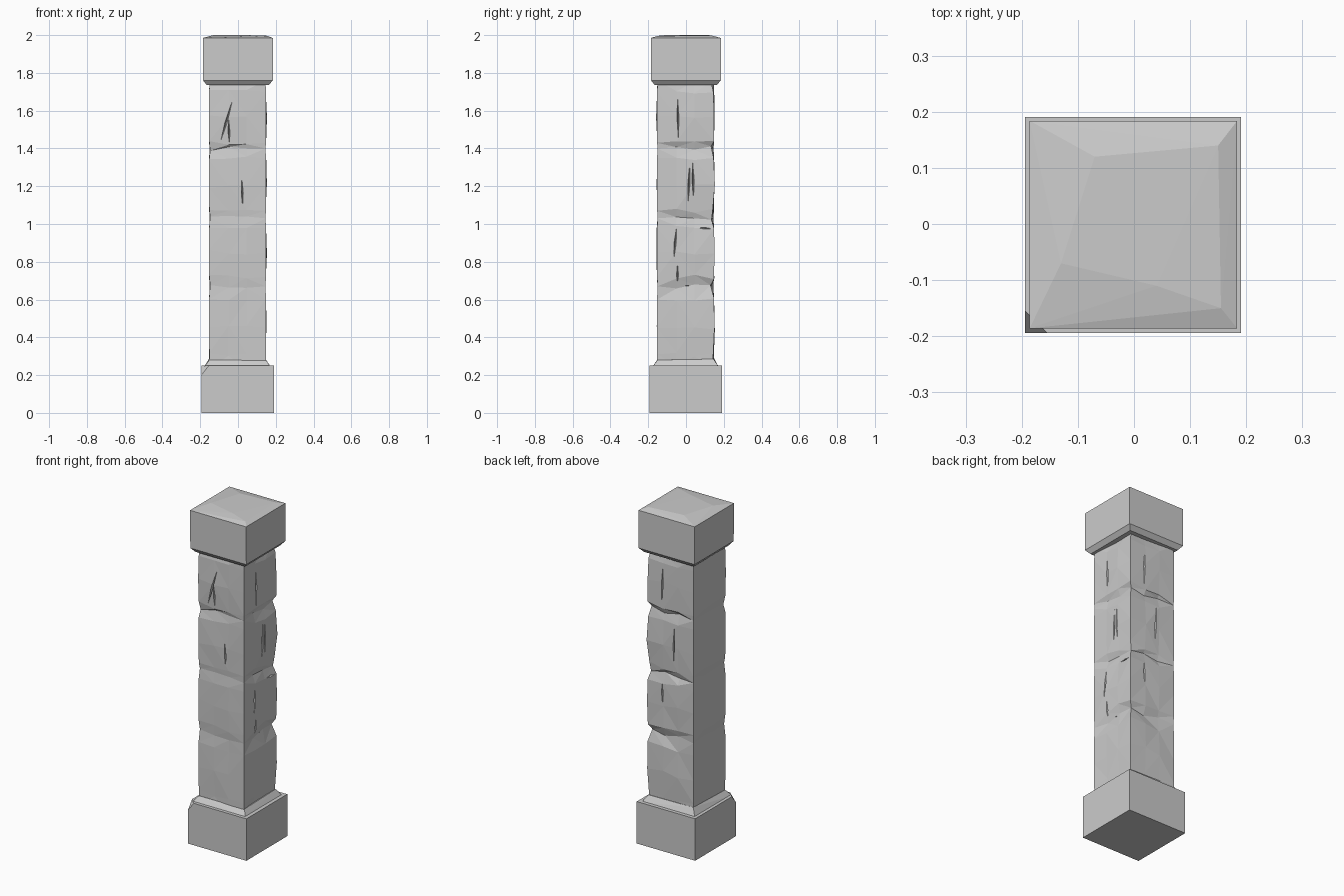
import bpy, bmesh, random
from mathutils import Vector

if "Cube" in bpy.data.objects:
    bpy.data.objects.remove(bpy.data.objects["Cube"])

random.seed(4)


def make_object(name, bm):
    bmesh.ops.recalc_face_normals(bm, faces=bm.faces)
    mesh = bpy.data.meshes.new(name)
    bm.to_mesh(mesh)
    bm.free()
    ob = bpy.data.objects.new(name, mesh)
    bpy.context.collection.objects.link(ob)
    return ob


def square(lo, hi, z):
    return [(x, y, z) for x in (lo, hi) for y in (lo, hi)]


def hull(name, points):
    bm = bmesh.new()
    for p in points:
        bm.verts.new(p)
    bmesh.ops.convex_hull(bm, input=bm.verts)
    bmesh.ops.dissolve_limit(bm, angle_limit=0.01, verts=bm.verts, edges=bm.edges)
    return make_object(name, bm)


# Base block with one chipped top corner at the front left
LO, HI = -0.194, 0.191
hull("base_block", square(LO, HI, 0) + square(LO, HI, 0.25)[1:] +
     [(LO, LO, 0.20), (-0.155, LO, 0.25), (LO, -0.155, 0.25)])

# Sloped skirt between base and shaft
hull("base_skirt", square(-0.178, 0.172, 0.245) +
     [(-0.152, -0.152, 0.28), (0.148, -0.15, 0.28),
      (-0.152, 0.148, 0.29), (0.146, 0.146, 0.285)])

# Capital with chamfered underside and a faceted, slightly raised top
hull("capital", square(-0.165, 0.163, 1.735) + square(-0.185, 0.184, 1.76) +
     square(-0.186, 0.184, 1.985) +
     [(-0.07, 0.12, 2.0), (0.15, 0.14, 1.997), (0.155, -0.15, 1.996),
      (0.04, -0.11, 2.0), (-0.13, -0.07, 2.0)])

# Shaft: stacked rings, pinched at the stone joints (height, inset)
levels = [(0.24, .008), (0.31, .003), (0.45, -.002), (0.60, 0), (0.67, .015),
          (0.72, .001), (0.85, -.003), (0.98, .002), (1.03, .015), (1.07, .003),
          (1.2, -.002), (1.35, .001), (1.40, .015), (1.43, .001),
          (1.57, -.003), (1.70, .001), (1.76, .015)]
LOW, HIGH = -0.153, 0.148
steps = [LOW, -0.05, 0.045, HIGH]
# Perimeter order: front, right, back, left
outline = ([(s, LOW) for s in steps[:3]] + [(HIGH, s) for s in steps[:3]] +
           [(s, HIGH) for s in steps[:0:-1]] + [(LOW, s) for s in steps[:0:-1]])
bm = bmesh.new()
rings = []
for z, inset in levels:
    ring = []
    for x, y in outline:
        corner = abs(x) > 0.14 and abs(y) > 0.14
        straight = corner and x * y < 0
        dx = dy = inset
        if x == LOW:
            dx = inset * 0.35
        if y == LOW:
            dy = inset * (0.8 if z > 1.3 else 0.35)
        if straight:
            dx, dy = inset * 0.15, inset * 0.15
        rough = 0 if straight or x == LOW else random.uniform(-0.003, 0.003)
        px = x - (dx + rough) * (1 if x > 0 else -1) if x in (LOW, HIGH) else x
        py = y - (dy + rough) * (1 if y > 0 else -1) if y in (LOW, HIGH) else y
        pz = z + (0 if straight else random.uniform(-0.012, 0.012))
        ring.append(bm.verts.new((px, py, pz)))
    rings.append(ring)
for a, b in zip(rings, rings[1:]):
    for i in range(12):
        j = (i + 1) % 12
        bm.faces.new((a[i], a[j], b[j], b[i]))
bm.faces.new(rings[0])
bm.faces.new(rings[-1])
bmesh.ops.triangulate(bm, faces=bm.faces)
shaft = make_object("shaft", bm)

# Cracks: tapered wedges cut into the faces, given as (u, z) start and end
cracks = {
    "front": [(-.025, 1.67, -.10, 1.41), (-.05, 1.56, -.045, 1.41),
              (.02, 1.26, .025, 1.07)],
    "right": [(-.045, 1.70, -.04, 1.43), (.02, 1.33, .01, 1.09),
              (.035, 1.34, .04, 1.12), (-.05, .99, -.065, .81),
              (-.045, .80, -.045, .66), (-.05, .675, .075, .67),
              (.05, .98, .145, .975)],
    "back": [(.05, 1.69, .055, 1.43), (-.03, 1.36, -.02, 1.09),
             (.055, 1.0, .05, .83)],
}
place = {"front": lambda u, d, z: Vector((u, LOW - d, z)),
         "right": lambda u, d, z: Vector((HIGH + d, u, z)),
         "back": lambda u, d, z: Vector((u, HIGH + d, z))}


def cut_crack(side, u0, z0, u1, z1):
    at = place[side]
    run = Vector((u1 - u0, z1 - z0)).normalized() * 0.006
    um, zm = (u0 + u1) / 2, (z0 + z1) / 2
    bm = bmesh.new()
    for p in (at(u0, 0.004, z0), at(u1, 0.004, z1),
              at(um - run.y, 0.004, zm + run.x), at(um + run.y, 0.004, zm - run.x),
              at(um, 0.02, zm), at(um, -0.02, zm)):
        bm.verts.new(p)
    bmesh.ops.convex_hull(bm, input=bm.verts)
    cutter = make_object("crack_cutter", bm)
    cutter.hide_render = True
    mod = shaft.modifiers.new("crack", 'BOOLEAN')
    mod.operation = 'DIFFERENCE'
    mod.solver = 'EXACT'
    mod.object = cutter
    bpy.context.view_layer.objects.active = shaft
    bpy.ops.object.modifier_apply(modifier=mod.name)
    bpy.data.objects.remove(cutter)


for side, lines in cracks.items():
    for line in lines:
        cut_crack(side, *line)
